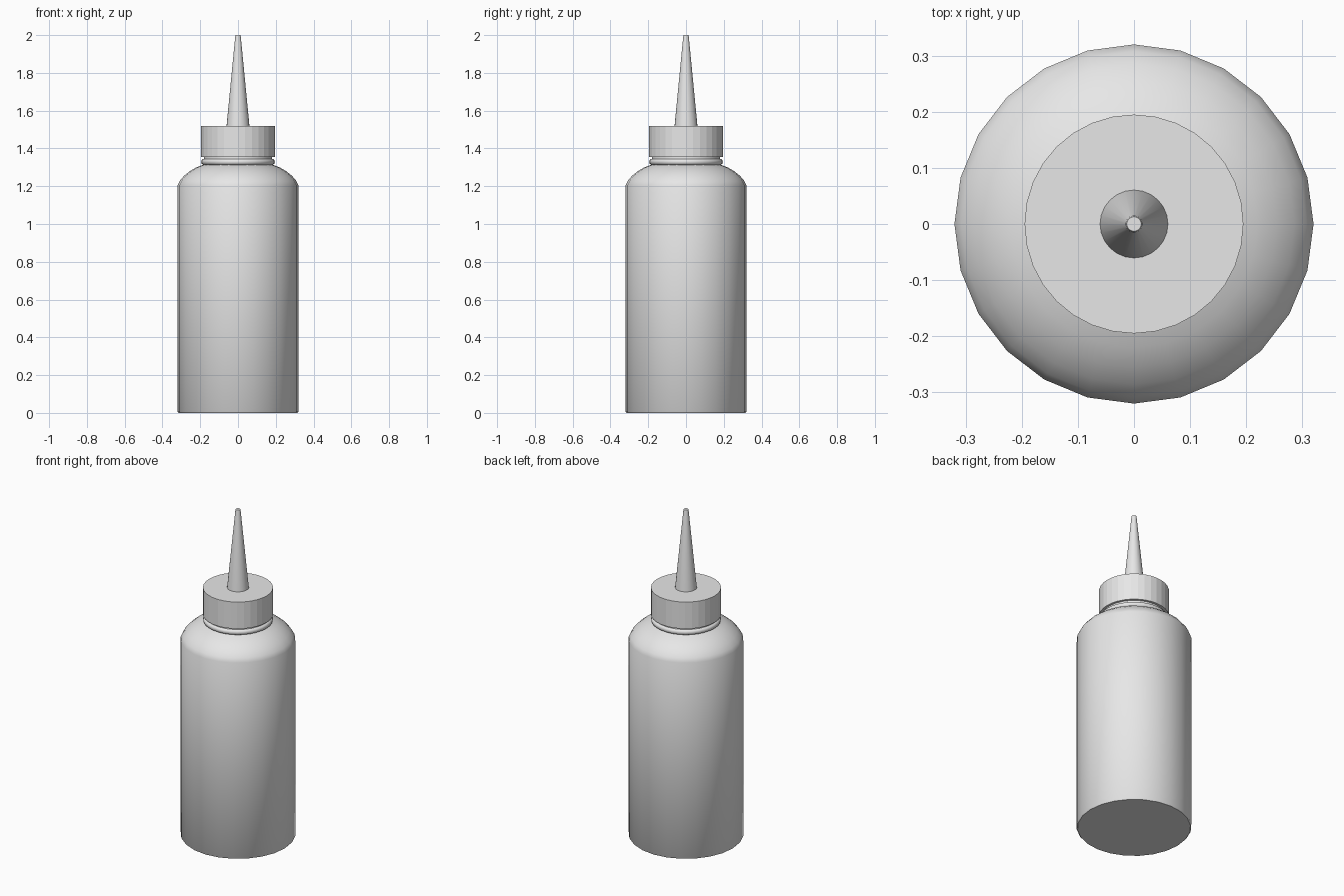
import bpy, bmesh, math

if "Cube" in bpy.data.objects:
    bpy.data.objects.remove(bpy.data.objects["Cube"])

plastic = bpy.data.materials.new("grey plastic")
plastic.diffuse_color = (0.8, 0.8, 0.8, 1.0)
plastic.use_nodes = True
plastic.node_tree.nodes["Principled BSDF"].inputs["Base Color"].default_value = plastic.diffuse_color


def lathe(name, profile, sides, smooth_angle=None):
    """Spin a (radius, height) profile around z and close both ends."""
    bm = bmesh.new()
    rings = []
    for r, z in profile:
        rings.append([bm.verts.new((r * math.cos(2 * math.pi * i / sides),
                                    r * math.sin(2 * math.pi * i / sides), z))
                      for i in range(sides)])
    for low, high in zip(rings, rings[1:]):
        for i in range(sides):
            j = (i + 1) % sides
            bm.faces.new((low[i], low[j], high[j], high[i]))
    bm.faces.new(rings[0][::-1])
    bm.faces.new(rings[-1])
    mesh = bpy.data.meshes.new(name)
    bm.to_mesh(mesh)
    bm.free()
    mesh.materials.append(plastic)
    obj = bpy.data.objects.new(name, mesh)
    bpy.context.collection.objects.link(obj)
    if smooth_angle:
        bpy.ops.object.select_all(action='DESELECT')
        obj.select_set(True)
        bpy.context.view_layer.objects.active = obj
        bpy.ops.object.shade_smooth_by_angle(angle=math.radians(smooth_angle))
    return obj


# Bottle body with rounded shoulder, running up into the narrower neck
body = [(0.315, 0.0), (0.32, 0.006), (0.32, 1.205), (0.308, 1.229),
        (0.286, 1.255), (0.255, 1.280), (0.220, 1.300), (0.183, 1.314),
        (0.180, 1.37)]
lathe("bottle_body", body, 24, 40)

# Tamper ring just below the cap
lathe("neck_ring", [(0.183, 1.313), (0.193, 1.319), (0.195, 1.329),
                    (0.193, 1.339), (0.183, 1.345)], 32, 50)

# Screw cap
lathe("screw_cap", [(0.195, 1.356), (0.195, 1.52)], 32)

# Tapered nozzle
lathe("nozzle", [(0.061, 1.515), (0.015, 1.99), (0.013, 2.0)], 24, 40)
